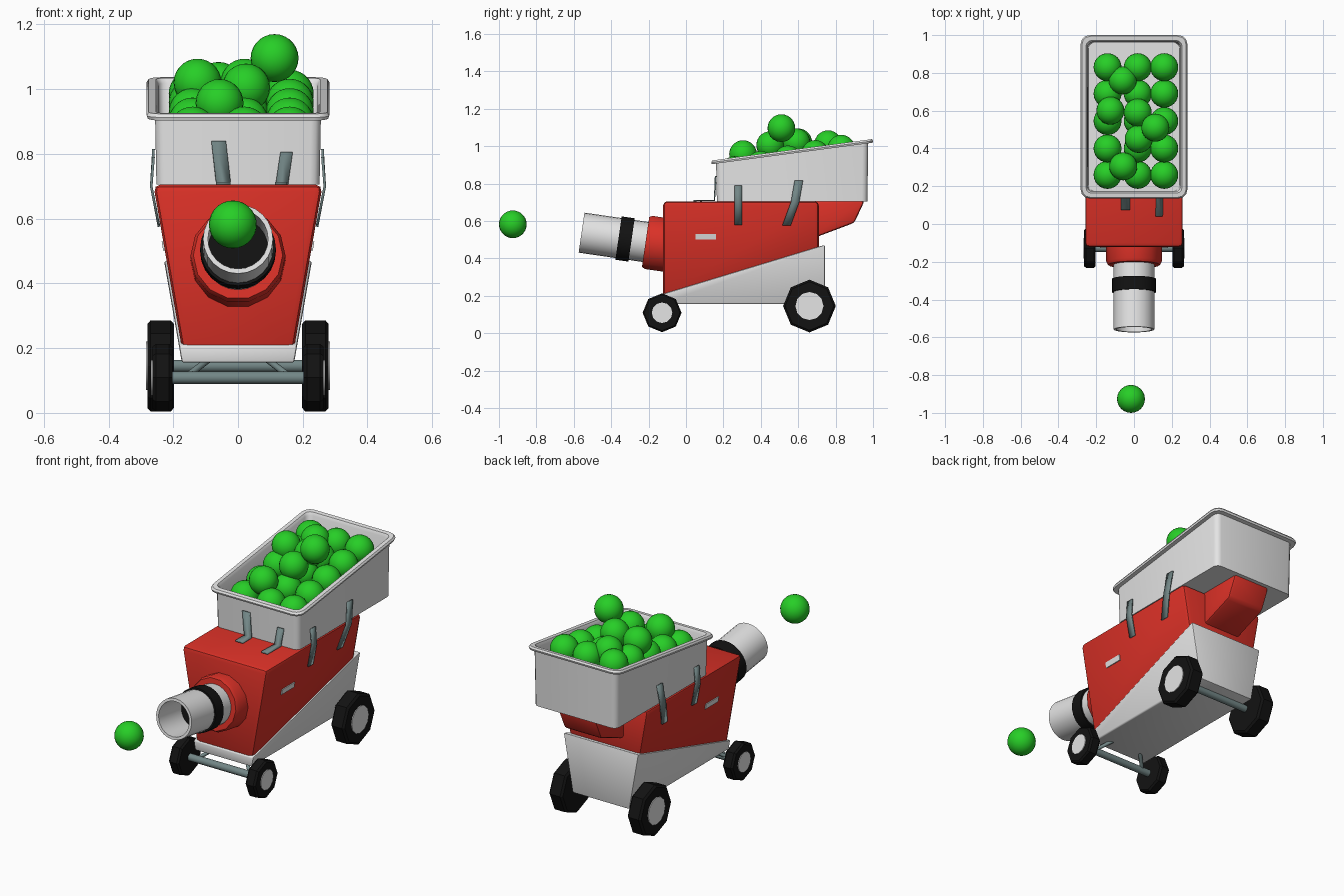
import bpy, bmesh, math
from mathutils import Vector, Matrix

if "Cube" in bpy.data.objects:
    bpy.data.objects.remove(bpy.data.objects["Cube"])


def material(name, rgb):
    m = bpy.data.materials.new(name)
    m.diffuse_color = (*rgb, 1)
    m.use_nodes = True
    m.node_tree.nodes["Principled BSDF"].inputs["Base Color"].default_value = m.diffuse_color
    return m


RED = material("red_paint", (0.70, 0.03, 0.02))
WHITE = material("white_plastic", (0.78, 0.78, 0.78))
BLACK = material("black_rubber", (0.006, 0.006, 0.006))
STEEL = material("grey_steel", (0.17, 0.24, 0.24))
GREEN = material("green_ball", (0.02, 0.62, 0.02))


def finish(bm, name, mat, angle=35, recalc=True):
    if recalc:
        bmesh.ops.recalc_face_normals(bm, faces=bm.faces)
    me = bpy.data.meshes.new(name)
    bm.to_mesh(me)
    bm.free()
    me.materials.append(mat)
    me.shade_smooth()
    me.set_sharp_from_angle(angle=math.radians(angle))
    ob = bpy.data.objects.new(name, me)
    bpy.context.collection.objects.link(ob)
    return ob


def loft(name, loops, mat, bevel=0, angle=35):
    """Skin a row of equal-length loops and cap both ends."""
    bm = bmesh.new()
    rings = [[bm.verts.new(p) for p in loop] for loop in loops]
    n = len(rings[0])
    for a, b in zip(rings, rings[1:]):
        for i in range(n):
            j = (i + 1) % n
            bm.faces.new((a[i], a[j], b[j], b[i]))
    bm.faces.new(rings[0][::-1])
    bm.faces.new(rings[-1])
    if bevel:
        bmesh.ops.bevel(bm, geom=bm.edges[:], offset=bevel, segments=2,
                        profile=0.5, affect='EDGES', clamp_overlap=True)
    return finish(bm, name, mat, angle)


def lathe(name, profile, n, origin, axis, mat, angle=35):
    """Revolve (radius, distance) points about an axis."""
    axis = Vector(axis).normalized()
    m = Matrix.Translation(origin) @ axis.to_track_quat('Z', 'Y').to_matrix().to_4x4()
    loops = [[m @ Vector((r * math.cos(k * math.tau / n), r * math.sin(k * math.tau / n), t))
              for k in range(n)] for r, t in profile]
    return loft(name, loops, mat, 0, angle)


def rod(name, a, b, r, mat):
    a, b = Vector(a), Vector(b)
    return lathe(name, [(r, 0), (r, (b - a).length)], 10, a, b - a, mat, 50)


def prism(name, profile, half_width, mat, bevel):
    """Side profile (y, z) whose half width depends on height."""
    return loft(name, [[(s * half_width(z), y, z) for y, z in profile] for s in (-1, 1)],
                mat, bevel, 40)


def strap(name, path, width):
    """Bent flat strip; width is a vector across the strip."""
    bm = bmesh.new()
    w = Vector(width) / 2
    rows = [(bm.verts.new(Vector(p) - w), bm.verts.new(Vector(p) + w)) for p in path]
    for a, b in zip(rows, rows[1:]):
        bm.faces.new((a[0], a[1], b[1], b[0]))
    ob = finish(bm, name, STEEL, 20)
    mod = ob.modifiers.new("thickness", 'SOLIDIFY')
    mod.thickness, mod.offset = 0.008, 0


def ball(name, pos):
    bm = bmesh.new()
    bmesh.ops.create_uvsphere(bm, u_segments=24, v_segments=14, radius=0.074)
    ob = finish(bm, name, GREEN, 60)
    ob.location = pos


# red body, white base and rear chute
def body_w(z):
    return 0.175 + 0.175 * (z - 0.21)


prism("body", [(-0.122, 0.18), (0.71, 0.43), (0.71, 0.705), (-0.122, 0.705)],
      body_w, RED, 0.022)
prism("base", [(-0.128, 0.155), (0.742, 0.155), (0.742, 0.472), (-0.128, 0.208)],
      lambda z: body_w(z) + 0.008, WHITE, 0.007)
prism("rear_chute", [(0.66, 0.50), (0.90, 0.59), (0.955, 0.708), (0.66, 0.708)],
      lambda z: 0.115, RED, 0.015)


# hopper: rounded rectangle loops, with a sloping rim
def rim_z(y):
    return 0.912 + 0.116 * (y - 0.13) / 0.87


def rect_loop(inset, height, r):
    hx, y0, y1 = 0.282 - inset, 0.135 + inset, 1.0 - inset
    pts = []
    for q, (cx, cy) in enumerate([(hx - r, y1 - r), (r - hx, y1 - r),
                                  (r - hx, y0 + r), (hx - r, y0 + r)]):
        for k in range(4):
            a = (q + k / 3) * math.pi / 2
            x, y = cx + r * math.cos(a), cy + r * math.sin(a)
            pts.append((x, y, height(y)))
    return pts


loft("hopper", [
    rect_loop(0.030, lambda y: 0.705, 0.03),
    rect_loop(0.026, lambda y: rim_z(y) - 0.010, 0.03),
    rect_loop(0.003, lambda y: rim_z(y) - 0.010, 0.045),
    rect_loop(0.000, lambda y: rim_z(y), 0.045),
    rect_loop(0.006, lambda y: rim_z(y) + 0.010, 0.045),
    rect_loop(0.028, lambda y: rim_z(y) + 0.010, 0.03),
    rect_loop(0.036, lambda y: rim_z(y) - 0.005, 0.03),
    rect_loop(0.040, lambda y: 0.718, 0.03)], WHITE)

# launch tube, tilted slightly upwards
tilt = math.radians(8.3)
aim = (0, -math.cos(tilt), math.sin(tilt))
root = (0, -0.125, 0.474)
lathe("tube_collar", [(0.147, -0.04), (0.147, 0.075), (0.138, 0.092), (0.1, 0.092)],
      14, root, aim, RED)
lathe("launch_tube", [(0.108, 0.05), (0.108, 0.438), (0.093, 0.438), (0.093, 0.11)],
      24, root, aim, WHITE)
lathe("tube_band", [(0.1, 0.168), (0.117, 0.168), (0.117, 0.238), (0.1, 0.238)],
      24, root, aim, BLACK)

# wheels and axles
for place, y, z, r, hub, x0, x1 in (("front", -0.128, 0.109, 0.104, 0.055, 0.203, 0.264),
                                    ("rear", 0.66, 0.145, 0.141, 0.075, 0.198, 0.280)):
    rod(place + "_axle", (-x0 - 0.01, y, z), (x0 + 0.01, y, z), 0.02, STEEL)
    for side, s in (("right", 1), ("left", -1)):
        w = x1 - x0
        lathe(f"{place}_{side}_tyre",
              [(r * 0.92, 0), (r, 0.01), (r, w - 0.01), (r * 0.92, w)],
              8, (s * x0, y, z), (s, 0, 0), BLACK, 25)
        lathe(f"{place}_{side}_hub", [(hub, 0), (hub, 0.005)],
              12, (s * (x1 - 0.001), y, z), (s, 0, 0), WHITE)

for side, s in (("right", 1), ("left", -1)):
    # short struts from front axle to base
    rod(side + "_axle_strut", (s * 0.16, -0.125, 0.112), (s * 0.09, -0.06, 0.165), 0.01, STEEL)
    # straps holding hopper to body sides
    strap(side + "_strap_front", [(s * 0.261, 0.28, 0.79), (s * 0.268, 0.28, 0.70),
                                  (s * 0.245, 0.28, 0.58)], (0, 0.04, 0))
    strap(side + "_strap_rear", [(s * 0.261, 0.603, 0.815), (s * 0.268, 0.583, 0.70),
                                 (s * 0.244, 0.537, 0.575)], (0, 0.045, 0))
    # pale side plates
    loft(side + "_side_plate", [[(s * (body_w(z) + d), y, z) for y, z in
                                 ((0.05, 0.5), (0.16, 0.5), (0.16, 0.53), (0.05, 0.53))]
                                for d in (-0.003, 0.005)], WHITE)

# straps at hopper front
strap("hopper_strap_left", [(-0.06, 0.158, 0.84), (-0.045, 0.152, 0.709),
                            (-0.045, 0.075, 0.709)], (0.045, 0, 0))
strap("hopper_strap_right", [(0.15, 0.158, 0.805), (0.136, 0.152, 0.709),
                             (0.133, 0.04, 0.709)], (0.038, 0, 0))

# balls: lower layer grid, loose upper balls, one in flight
for i, y in enumerate((0.26, 0.40, 0.545, 0.69, 0.83)):
    for j, x in enumerate((-0.14, 0.02, 0.16)):
        ball(f"lower_ball_{i}_{j}", (x, y, 0.82 + 0.2 * y))
for i, p in enumerate([(-0.06, 0.76, 1.01), (-0.125, 0.60, 1.02), (0.02, 0.59, 1.02),
                       (0.025, 0.45, 1.005), (0.113, 0.51, 1.096), (-0.057, 0.305, 0.957)]):
    ball(f"upper_ball_{i}", p)
ball("flying_ball", (-0.016, -0.926, 0.582))
